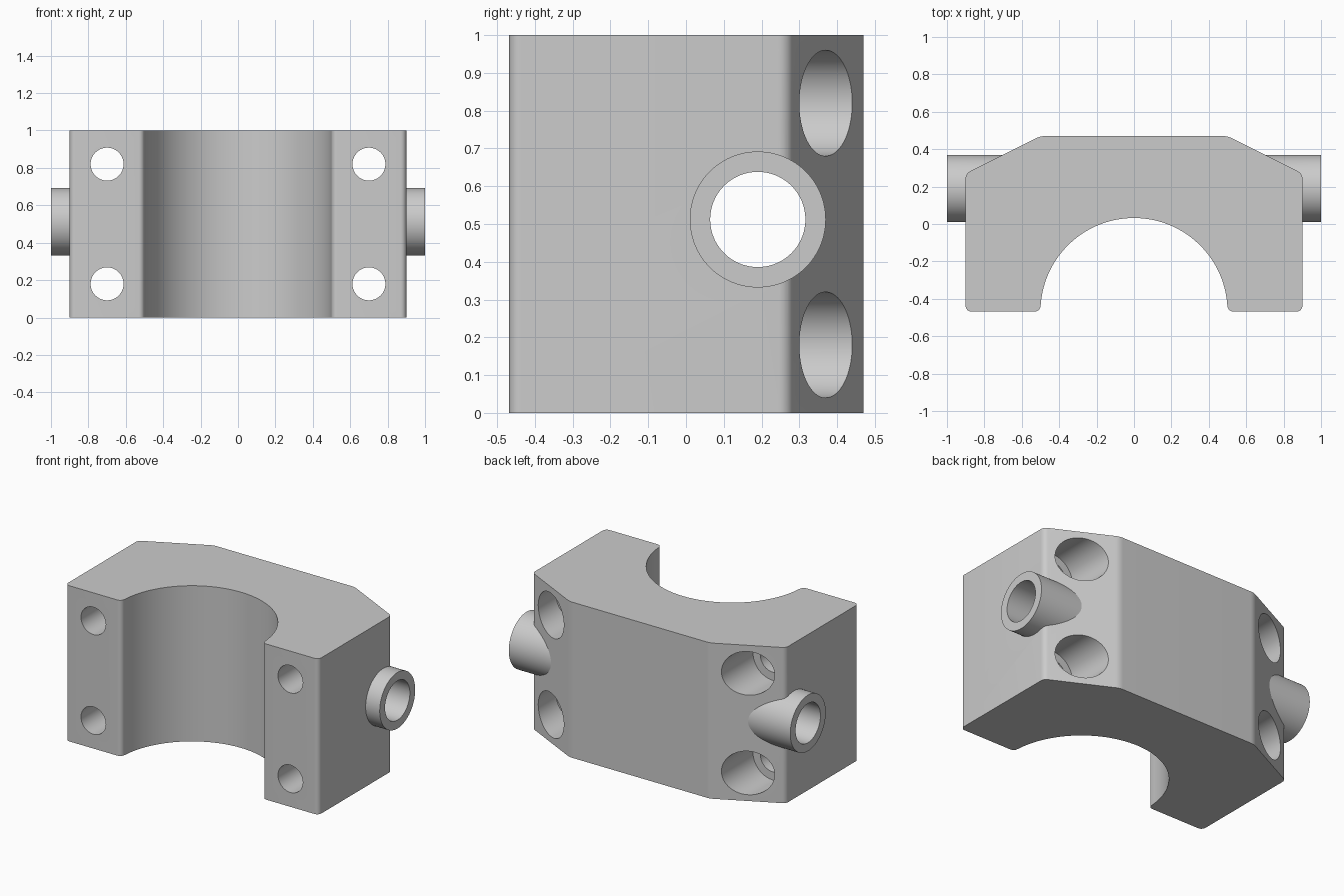
import bpy, bmesh
from math import radians, cos, sin, tan, pi
from mathutils import Vector, Matrix

if "Cube" in bpy.data.objects:
    bpy.data.objects.remove(bpy.data.objects["Cube"], do_unlink=True)

grey = bpy.data.materials.new("plain grey")
grey.use_nodes = True
colour = (0.6, 0.6, 0.6, 1)
grey.diffuse_color = colour
grey.node_tree.nodes["Principled BSDF"].inputs["Base Color"].default_value = colour


def finish(name, bm):
    bmesh.ops.recalc_face_normals(bm, faces=bm.faces)
    mesh = bpy.data.meshes.new(name)
    bm.to_mesh(mesh)
    bm.free()
    mesh.materials.append(grey)
    ob = bpy.data.objects.new(name, mesh)
    bpy.context.collection.objects.link(ob)
    return ob


def cylinder(name, radius, start, end, sides=96):
    start, end = Vector(start), Vector(end)
    axis = end - start
    turn = axis.to_track_quat('Z', 'Y').to_matrix().to_4x4()
    bm = bmesh.new()
    bmesh.ops.create_cone(bm, cap_ends=True, segments=sides, radius1=radius,
                          radius2=radius, depth=axis.length,
                          matrix=Matrix.Translation((start + end) / 2) @ turn)
    return finish(name, bm)


def fillet(before, corner, after, radius, steps=8):
    """Points of a rounded corner."""
    b, c, a = Vector(before), Vector(corner), Vector(after)
    u, v = (b - c).normalized(), (a - c).normalized()
    half = u.angle(v) / 2
    centre = c + (u + v).normalized() * radius / sin(half)
    p = c + u * radius / tan(half) - centre
    q = c + v * radius / tan(half) - centre
    sweep = p.angle(q)
    return [centre + (p * sin(sweep * (1 - i / steps)) + q * sin(sweep * i / steps)) / sin(sweep)
            for i in range(steps + 1)]


# Right half of the outline, from the saddle arch round to the back
front, back, saddle = -0.468, 0.47, 0.5
corners = [(saddle, 0), (saddle, front), (0.9, front), (0.9, 0.27), (0.5, back), (0, back)]
radii = [0.03, 0.03, 0.04, 0.1]
half = [Vector((saddle * cos(t), front + saddle * sin(t)))
        for t in (radians(90 - 86 * i / 40) for i in range(41))]
for i, r in enumerate(radii):
    half += fillet(*corners[i:i + 3], r)
outline = half + [Vector((-p.x, p.y)) for p in reversed(half[1:])]

# Block
bm = bmesh.new()
base = bm.faces.new([bm.verts.new((p.x, p.y, 0)) for p in outline])
top = bmesh.ops.extrude_face_region(bm, geom=[base])
bmesh.ops.translate(bm, vec=(0, 0, 1),
                    verts=[g for g in top["geom"] if isinstance(g, bmesh.types.BMVert)])
block = finish("clamp_block", bm)
bpy.context.view_layer.objects.active = block


def combine(tool, operation):
    mod = block.modifiers.new(tool.name, 'BOOLEAN')
    mod.object, mod.operation, mod.solver = tool, operation, 'EXACT'
    bpy.ops.object.modifier_apply(modifier=mod.name)
    bpy.data.objects.remove(tool, do_unlink=True)


# Side tube stubs, then the bore right through
ty, tz = 0.19, 0.512
for s in (-1, 1):
    combine(cylinder("tube_stub", 0.18, (s * 0.6, ty, tz), (s, ty, tz)), 'UNION')
combine(cylinder("tube_bore", 0.126, (-1.2, ty, tz), (1.2, ty, tz)), 'DIFFERENCE')

# Four counterbored bolt holes
for x in (-0.7, 0.7):
    for z in (0.18, 0.82):
        combine(cylinder("bolt_hole", 0.088, (x, -0.7, z), (x, 0.3, z)), 'DIFFERENCE')
        combine(cylinder("counterbore", 0.14, (x, 0.12, z), (x, 0.7, z)), 'DIFFERENCE')

bpy.ops.object.select_all(action='DESELECT')
block.select_set(True)
bpy.ops.object.shade_smooth_by_angle(angle=radians(20))
